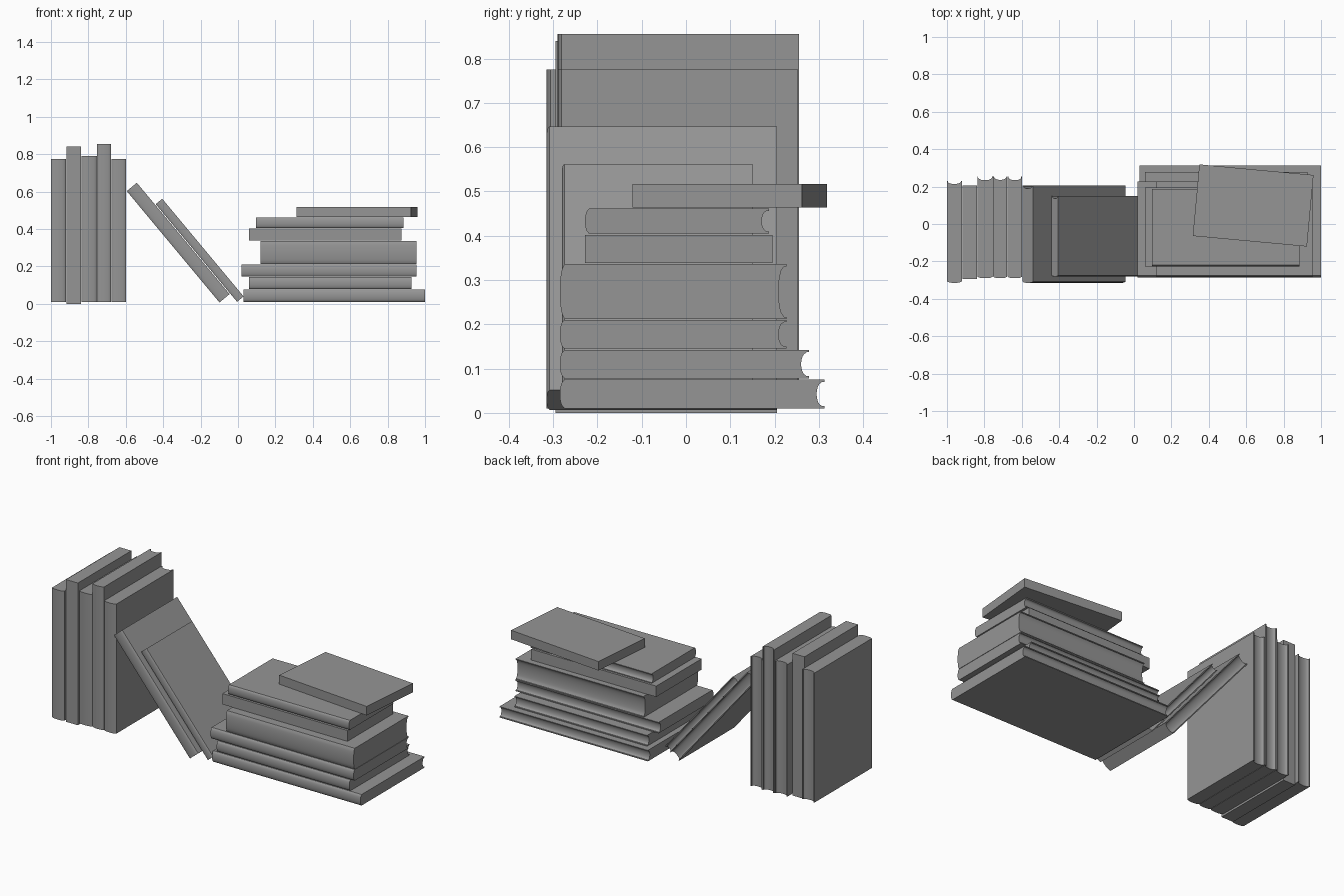
import bpy, bmesh, math
from mathutils import Matrix, Vector

if "Cube" in bpy.data.objects:
    bpy.data.objects.remove(bpy.data.objects["Cube"], do_unlink=True)

grey = bpy.data.materials.new("plain grey")
grey.use_nodes = True
GREY = (0.3, 0.3, 0.3, 1)
grey.diffuse_color = GREY
grey.node_tree.nodes["Principled BSDF"].inputs["Base Color"].default_value = GREY

COVER = 0.005
STEPS = 12


def arc(y_edge, bulge, half):
    """Points of a shallow curve across the thickness, bottom to top."""
    pts = []
    for i in range(STEPS + 1):
        s = 2 * i / STEPS - 1
        pts.append((y_edge + bulge * math.sqrt(1 - s * s * 0.99), s * half))
    return pts


def book(name, length, y0, y1, thick, centre, turn, spine=0.012, dip=0.015):
    """Extrude a book's end profile: rounded spine, covers, hollow page edge."""
    depth, h = y1 - y0, thick / 2
    back, front = -depth / 2, depth / 2
    if spine:
        prof = arc(back + spine, -spine, h)[::-1]
    else:
        prof = [(back, h), (back, -h)]
    prof.append((front, -h))
    if dip:
        prof.append((front, -h + COVER))
        prof += arc(front - 0.004, -dip, h - COVER)
        prof.append((front, h - COVER))
    prof.append((front, h))

    bm = bmesh.new()
    end = bm.faces.new([bm.verts.new((-length / 2, y, z)) for y, z in prof])
    out = bmesh.ops.extrude_face_region(bm, geom=[end])
    bmesh.ops.translate(bm, vec=(length, 0, 0),
                        verts=[v for v in out["geom"] if isinstance(v, bmesh.types.BMVert)])
    bmesh.ops.recalc_face_normals(bm, faces=bm.faces)
    for f in bm.faces:
        f.smooth = True
    bm.transform(turn)
    mesh = bpy.data.meshes.new(name)
    bm.to_mesh(mesh)
    bm.free()
    mesh.set_sharp_from_angle(angle=math.radians(35))
    mesh.materials.append(grey)
    obj = bpy.data.objects.new(name, mesh)
    obj.location = Vector((centre[0], (y0 + y1) / 2, centre[1]))
    bpy.context.collection.objects.link(obj)


# Upright row: x0, x1, z0, z1, y0, y1, spine, page dip
upright = Matrix.Rotation(-math.pi / 2, 4, "Y")
row = [
    (-1.0, -0.92, 0.01, 0.775, -0.315, 0.23, 0.01, 0.012),
    (-0.918, -0.84, 0.0, 0.84, -0.295, 0.205, 0, 0),
    (-0.838, -0.755, 0.01, 0.79, -0.29, 0.253, 0.01, 0.015),
    (-0.753, -0.678, 0.01, 0.855, -0.29, 0.255, 0.01, 0.015),
    (-0.676, -0.598, 0.01, 0.775, -0.29, 0.253, 0.01, 0.015),
]
for i, (x0, x1, z0, z1, y0, y1, sp, dip) in enumerate(row, 1):
    book(f"upright_book_{i}", z1 - z0, y0, y1, x1 - x0,
         ((x0 + x1) / 2, (z0 + z1) / 2), upright, sp, dip)

# Leaning pair
lean = Matrix.Rotation(math.radians(50.2), 4, "Y")
book("leaning_book_1", 0.775, -0.315, 0.205, 0.07, (-0.32, 0.327), lean, 0.008, 0.012)
book("leaning_book_2", 0.68, -0.28, 0.15, 0.045, (-0.205, 0.286), lean, 0.006, 0.01)

# Flat stack, bottom to top
flat = Matrix.Identity(4)
stack = [
    (0.03, 1.0, 0.01, 0.075, -0.285, 0.313, 0.012, 0.014),
    (0.06, 0.927, 0.078, 0.142, -0.285, 0.278, 0.012, 0.014),
    (0.02, 0.955, 0.145, 0.21, -0.285, 0.227, 0.012, 0.014),
    (0.12, 0.955, 0.212, 0.336, -0.285, 0.227, 0.012, 0.014),
    (0.058, 0.875, 0.338, 0.402, -0.228, 0.195, 0, 0),
    (0.095, 0.885, 0.405, 0.461, -0.228, 0.187, 0.01, 0.012),
]
for i, (x0, x1, z0, z1, y0, y1, sp, dip) in enumerate(stack, 1):
    book(f"stacked_book_{i}", x1 - x0, y0, y1, z1 - z0,
         ((x0 + x1) / 2, (z0 + z1) / 2), flat, sp, dip)

# Plain book set askew on top
askew = Matrix.Rotation(math.radians(-5.3), 4, "Z")
book("top_book", 0.613, -0.093, 0.291, 0.053, (0.637, 0.49), askew, 0, 0)
